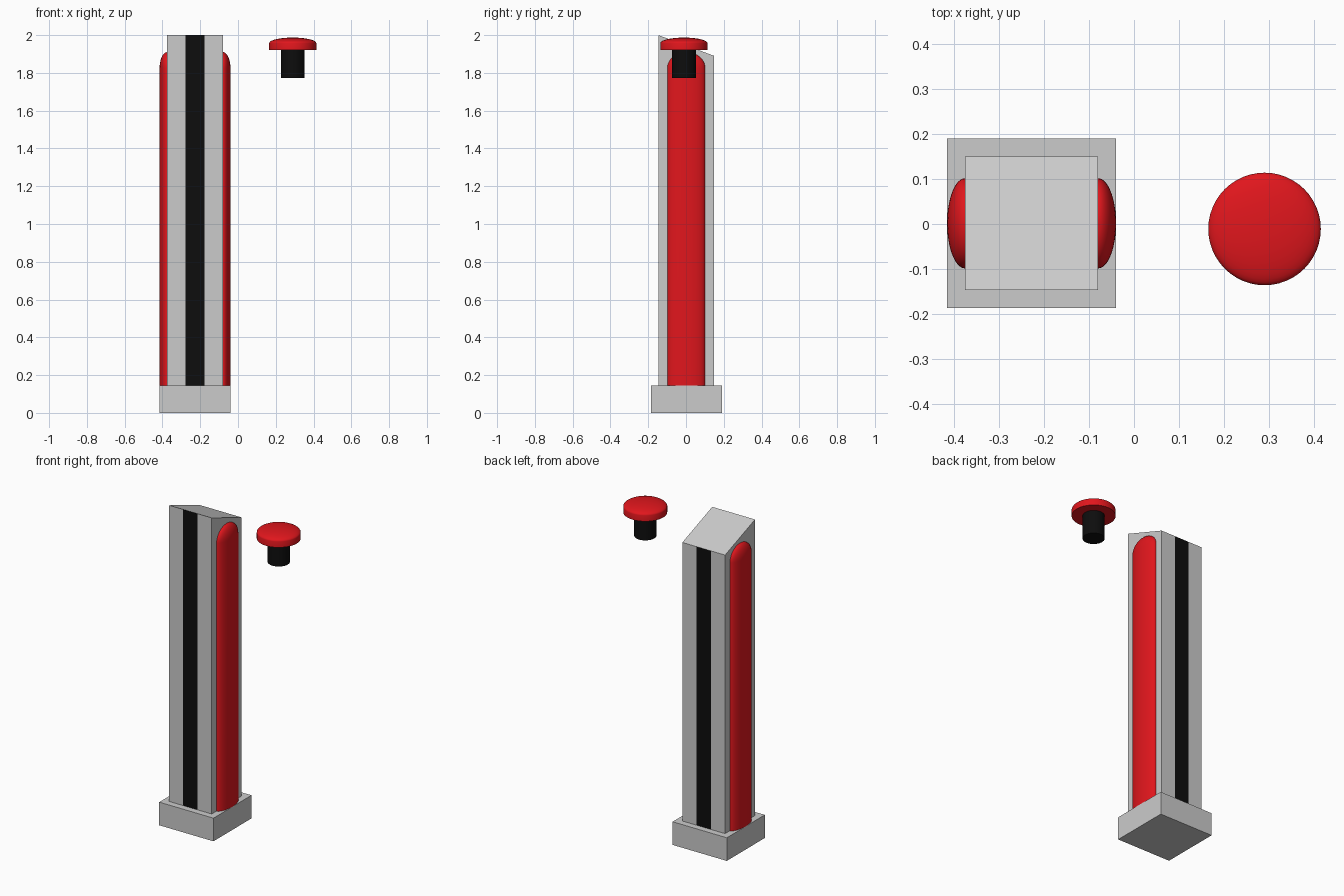
import bpy, bmesh
from math import pi, sin, cos, radians

if "Cube" in bpy.data.objects:
    bpy.data.objects.remove(bpy.data.objects["Cube"])

CX, CY = -0.2275, 0.0015      # post centre
KX, KY = 0.29, -0.011         # button centre


def material(name, rgb):
    m = bpy.data.materials.new(name)
    m.diffuse_color = (*rgb, 1)
    m.use_nodes = True
    m.node_tree.nodes["Principled BSDF"].inputs["Base Color"].default_value = m.diffuse_color
    return m


RED = material("red", (0.75, 0.008, 0.012))
BLACK = material("black", (0.004, 0.004, 0.004))


def finish(bm, name, mats=(), smooth=False):
    bmesh.ops.remove_doubles(bm, verts=bm.verts, dist=1e-5)
    bmesh.ops.recalc_face_normals(bm, faces=bm.faces)
    me = bpy.data.meshes.new(name)
    bm.to_mesh(me)
    bm.free()
    for m in mats:
        me.materials.append(m)
    ob = bpy.data.objects.new(name, me)
    bpy.context.collection.objects.link(ob)
    if smooth:
        bpy.ops.object.select_all(action='DESELECT')
        bpy.context.view_layer.objects.active = ob
        ob.select_set(True)
        bpy.ops.object.shade_smooth_by_angle(angle=radians(35))
    return ob


def box(bm, x0, x1, y0, y1, z0, z1):
    geo = bmesh.ops.create_cube(bm, size=1)
    for v in geo["verts"]:
        v.co.x = x1 if v.co.x > 0 else x0
        v.co.y = y1 if v.co.y > 0 else y0
        v.co.z = z1 if v.co.z > 0 else z0


def lathe(name, profile, mat, n=48):
    bm = bmesh.new()
    vs = [bm.verts.new((r, 0, z)) for r, z in profile]
    es = [bm.edges.new(p) for p in zip(vs, vs[1:])]
    bmesh.ops.spin(bm, geom=vs + es, cent=(0, 0, 0), axis=(0, 0, 1),
                   angle=2 * pi, steps=n, use_duplicate=False)
    ob = finish(bm, name, [mat], True)
    ob.location = (KX, KY, 0)
    return ob


# Square foot
bm = bmesh.new()
box(bm, CX - 0.188, CX + 0.188, CY - 0.188, CY + 0.188, 0, 0.145)
finish(bm, "foot")

# Post with a top sloping to the back; front and back carry a black stripe
H = 0.148
bm = bmesh.new()
box(bm, CX - H, CX + H, CY - H, CY + H, 0.145, 2.0)
for v in bm.verts:
    if v.co.z > 1 and v.co.y > 0:
        v.co.z = 1.89
for dx in (-0.05, 0.05):
    bmesh.ops.bisect_plane(bm, geom=bm.verts[:] + bm.edges[:] + bm.faces[:],
                           plane_co=(CX + dx, 0, 0), plane_no=(1, 0, 0))
bm.normal_update()
for f in bm.faces:
    if abs(f.normal.y) > 0.9 and abs(f.calc_center_median().x - CX) < 0.04:
        f.material_index = 1
GREY = material("grey", (0.6, 0.6, 0.6))
foot = bpy.data.objects["foot"]
foot.data.materials.append(GREY)
finish(bm, "post", [GREY, BLACK])

# Rounded side strips: half-ellipse section closed by a quarter-ellipsoid top
N, M = 32, 10
levels = [(0.145, 1.0)] + [(1.825 + 0.085 * sin(pi / 2 * j / M), cos(pi / 2 * j / M))
                           for j in range(M + 1)]
for side, name in ((-1, "left_strip"), (1, "right_strip")):
    bm = bmesh.new()
    rows = [[bm.verts.new((CX + side * (H + 0.0395 * s * sin(pi * i / N)),
                           CY + 0.1 * s * cos(pi * i / N), z)) for i in range(N + 1)]
            for z, s in levels]
    for a, b in zip(rows, rows[1:]):
        for i in range(N):
            bm.faces.new((a[i], a[i + 1], b[i + 1], b[i]))
    finish(bm, name, [RED], True)

# Floating button: domed cap on a black stem
dome = [(0.125 * cos(pi / 2 * j / 10), 1.957 + 0.03 * sin(pi / 2 * j / 10)) for j in range(11)]
lathe("button_cap", [(0, 1.92), (0.125, 1.92)] + dome, RED)
lathe("button_stem", [(0, 1.772), (0.063, 1.772), (0.063, 1.92), (0, 1.92)], BLACK)
